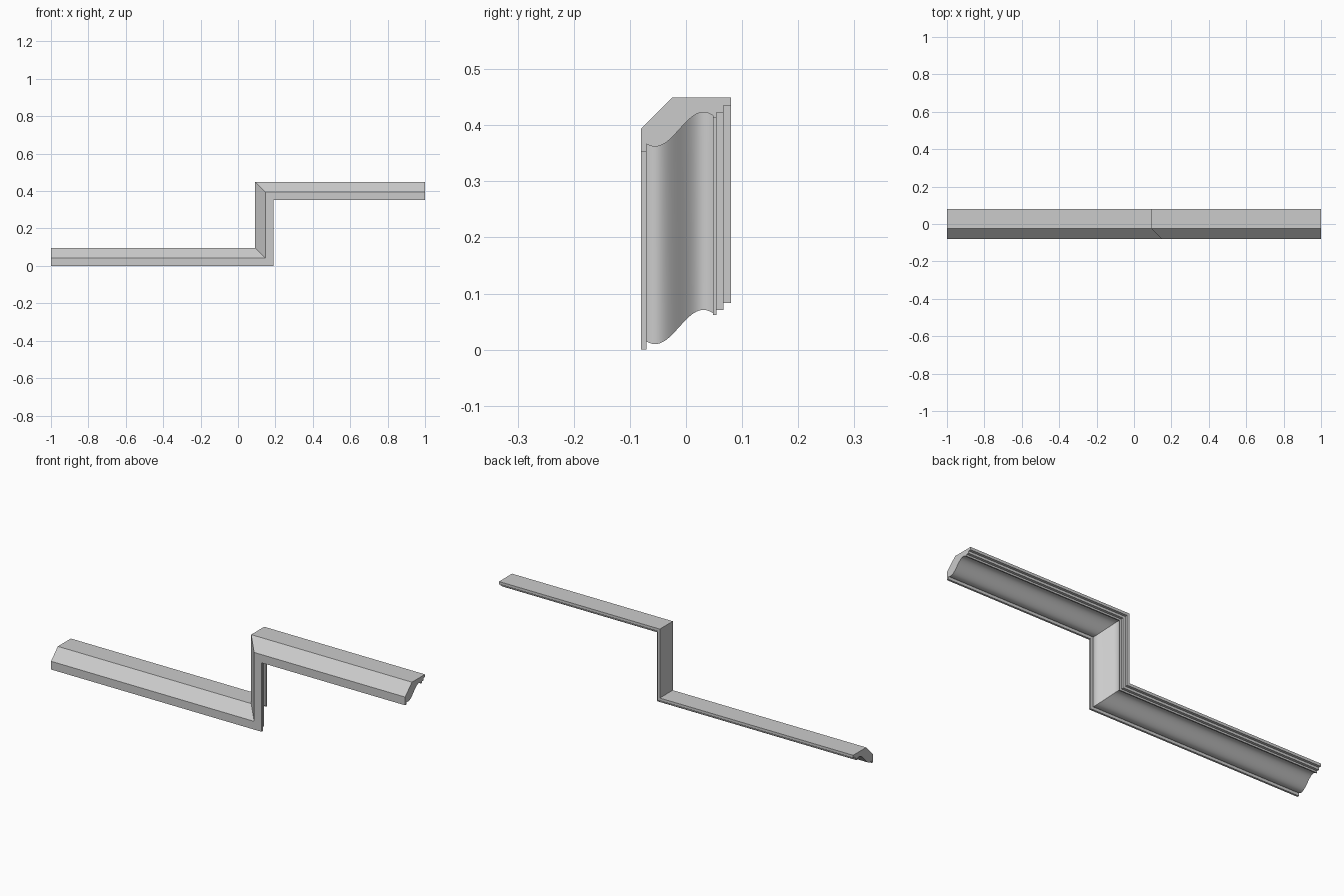
import bpy, bmesh, math

if "Cube" in bpy.data.objects:
    bpy.data.objects.remove(bpy.data.objects["Cube"])

TOP = 0.449       # height of the upper run
STEP = 0.352      # rise between the two runs
CORNER_X = 0.092  # outer face of the riser

# Profile as (y, depth below the top face)
profile = [(0.08, 0.0), (-0.025, 0.0), (-0.08, 0.055), (-0.08, 0.097), (-0.07, 0.097)]

# Ogee curve: half wave between trough (y=-0.055) and crest (y=0.031), slightly extended
N = 24
for i in range(N + 1):
    y = -0.07 + (0.048 + 0.07) * i / N
    profile.append((y, 0.0565 - 0.0305 * math.sin(math.pi * (y + 0.012) / 0.086)))

# Stepped fillets at the back
profile += [(0.048, 0.035), (0.054, 0.035), (0.054, 0.026),
            (0.067, 0.026), (0.067, 0.014), (0.08, 0.014)]


def stations(d):
    """Mitred path positions (x, z) for a profile point at depth d."""
    low, high, x = TOP - STEP - d, TOP - d, CORNER_X + d
    return [(-1, low), (x, low), (x, high), (1, high)]


# Sweep the profile along the stepped path
bm = bmesh.new()
rails = [[bm.verts.new((x, y, z)) for x, z in stations(d)] for y, d in profile]
count = len(rails)
for i in range(count):
    a, b = rails[i], rails[(i + 1) % count]
    for k in range(3):
        bm.faces.new((a[k], a[k + 1], b[k + 1], b[k]))

# End caps
bm.faces.new([r[0] for r in rails])
bm.faces.new([r[-1] for r in reversed(rails)])
bmesh.ops.recalc_face_normals(bm, faces=bm.faces)

mesh = bpy.data.meshes.new("stepped_cornice_moulding")
bm.to_mesh(mesh)
bm.free()
moulding = bpy.data.objects.new("stepped_cornice_moulding", mesh)
bpy.context.collection.objects.link(moulding)

# Smooth ogee, crisp arrises
bpy.context.view_layer.objects.active = moulding
moulding.select_set(True)
bpy.ops.object.shade_smooth_by_angle(angle=math.radians(25))
